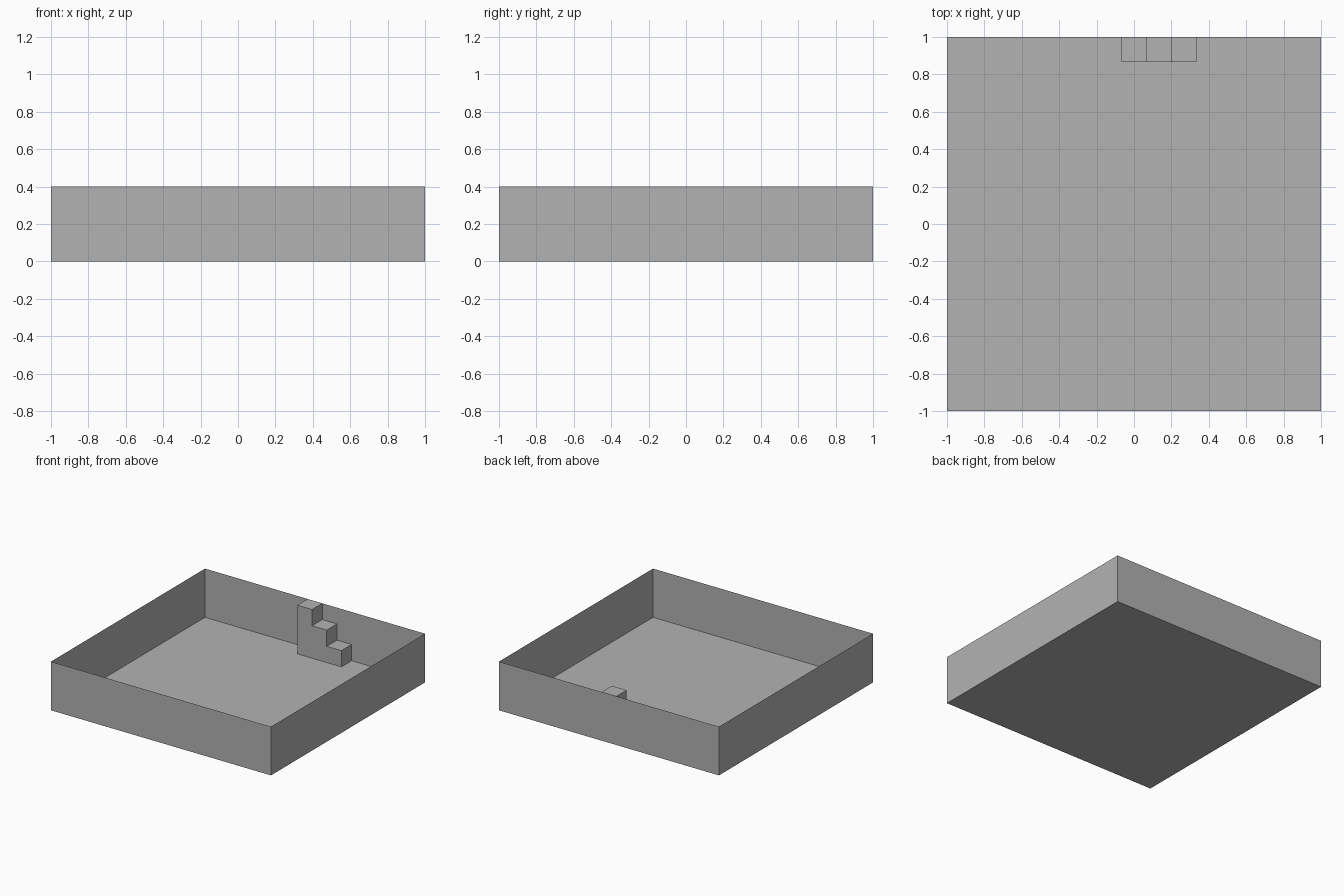
import bpy
import bmesh

if "Cube" in bpy.data.objects:
    bpy.data.objects.remove(bpy.data.objects["Cube"])

grey = bpy.data.materials.new("plain grey")
grey.diffuse_color = (0.448, 0.448, 0.448, 1)
grey.use_nodes = True
grey.node_tree.nodes["Principled BSDF"].inputs["Base Color"].default_value = grey.diffuse_color


def add_object(name, bm):
    mesh = bpy.data.meshes.new(name)
    bm.to_mesh(mesh)
    bm.free()
    mesh.materials.append(grey)
    obj = bpy.data.objects.new(name, mesh)
    bpy.context.collection.objects.link(obj)
    return obj


# Open tray: a thin-walled square box without a lid
HEIGHT = 0.4
bm = bmesh.new()
bmesh.ops.create_cube(bm, size=2)
for v in bm.verts:
    v.co.z = HEIGHT if v.co.z > 0 else 0
bm.normal_update()
lid = [f for f in bm.faces if f.normal.z > 0.5]
bmesh.ops.delete(bm, geom=lid, context='FACES_ONLY')
add_object("tray", bm)

# Staircase against the back wall, descending to the right
STEPS = 3
START, RUN, RISE = -0.067, 0.4 / 3, HEIGHT / 3
FRONT, BACK = 0.867, 1.0
profile = [(START, 0)]
for i in range(STEPS):
    z = HEIGHT - i * RISE
    profile += [(START + i * RUN, z), (START + (i + 1) * RUN, z)]
profile.append((START + STEPS * RUN, 0))

bm = bmesh.new()
front = [bm.verts.new((x, FRONT, z)) for x, z in profile]
back = [bm.verts.new((x, BACK, z)) for x, z in profile]
bm.faces.new(front[::-1])
# Treads, risers and sides; the tray closes the back and bottom
for i in range(len(profile) - 1):
    bm.faces.new((front[i], front[i + 1], back[i + 1], back[i]))
bm.normal_update()
# Point the front outwards and make the rest agree with it
bmesh.ops.recalc_face_normals(bm, faces=bm.faces[:])
bm.faces.ensure_lookup_table()
if bm.faces[0].normal.y > 0:
    bmesh.ops.reverse_faces(bm, faces=bm.faces[:])
add_object("staircase", bm)
